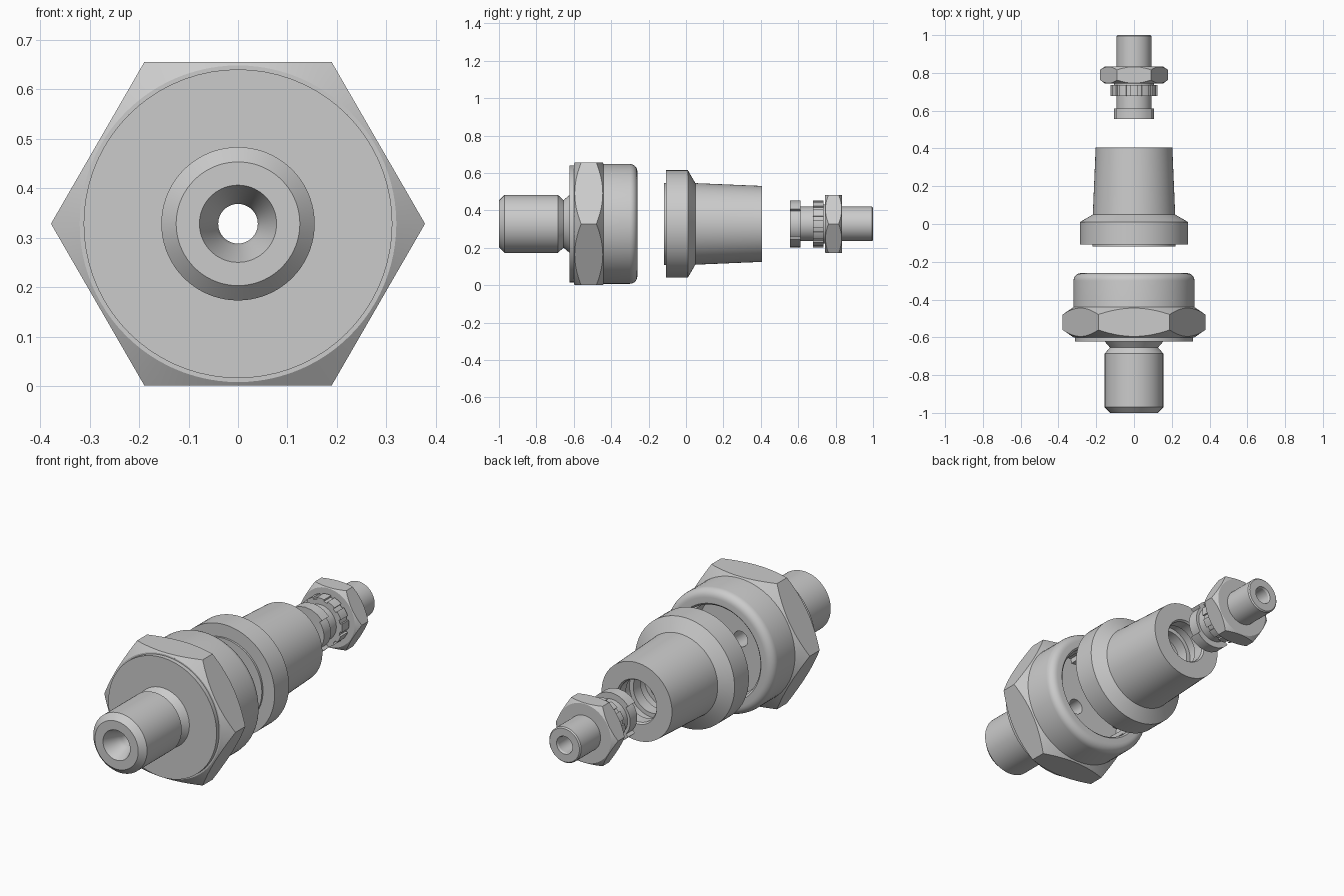
import bpy, bmesh, math

if "Cube" in bpy.data.objects:
    bpy.data.objects.remove(bpy.data.objects["Cube"])

CZ = 0.328  # height of the common axis


def finish(name, bm, smooth=True):
    bmesh.ops.recalc_face_normals(bm, faces=bm.faces)
    me = bpy.data.meshes.new(name)
    bm.to_mesh(me)
    bm.free()
    ob = bpy.data.objects.new(name, me)
    bpy.context.collection.objects.link(ob)
    if smooth:
        smooth_object(ob)
    return ob


def smooth_object(ob):
    bpy.ops.object.select_all(action='DESELECT')
    ob.select_set(True)
    bpy.context.view_layer.objects.active = ob
    bpy.ops.object.shade_smooth_by_angle(angle=math.radians(20))


def lathe(name, profile, segs=72, smooth=True):
    """Turn a closed (radius, y) profile around the y axis."""
    bm = bmesh.new()
    rings = []
    for i in range(segs):
        a = math.tau * i / segs
        rings.append([bm.verts.new((r * math.cos(a), y, CZ + r * math.sin(a))) for r, y in profile])
    n = len(profile)
    for i in range(segs):
        p, q = rings[i], rings[(i + 1) % segs]
        for j in range(n):
            k = (j + 1) % n
            bm.faces.new((p[j], p[k], q[k], q[j]))
    return finish(name, bm, smooth)


def hex_nut(name, corner, r_end, r_in, y0, y1, ch):
    """Hexagon prism whose corners are turned down by a chamfered lathe shape."""
    R = corner + 0.004
    cutter = lathe(name + "_cutter", [(r_in, y0), (r_end, y0), (R, y0 + ch), (R, y1 - ch),
                                      (r_end, y1), (r_in, y1)], 96, False)
    cutter.hide_render = True
    e = 0.01
    ob = lathe(name, [(r_in * 0.8, y0 - e), (corner, y0 - e), (corner, y1 + e), (r_in * 0.8, y1 + e)], 6, False)
    m = ob.modifiers.new("chamfer", 'BOOLEAN')
    m.operation, m.solver, m.object = 'INTERSECT', 'EXACT', cutter
    bpy.context.view_layer.objects.active = ob
    bpy.ops.object.modifier_apply(modifier=m.name)
    bpy.data.objects.remove(cutter)
    smooth_object(ob)


def lugs(name, r0, r1, y0, y1, count, width, start=0):
    """Curved blocks repeated around the axis."""
    bm = bmesh.new()
    steps = 6
    for c in range(count):
        prev = None
        for s in range(steps + 1):
            a = math.radians(start + 360 * c / count + width * (s / steps - 0.5))
            loop = [bm.verts.new((r * math.cos(a), y, CZ + r * math.sin(a)))
                    for r, y in ((r0, y0), (r1, y0), (r1, y1), (r0, y1))]
            if prev:
                for j in range(4):
                    k = (j + 1) % 4
                    bm.faces.new((prev[j], prev[k], loop[k], loop[j]))
            if s in (0, steps):
                bm.faces.new(loop)
            prev = loop
    return finish(name, bm)


# front union: threaded stem, disc and hollow cup
fillet = [(0.28 + 0.04 * math.cos(t), -0.30 + 0.04 * math.sin(t))
          for t in (math.pi / 2 * i / 6 for i in range(7))]
lathe("front_union_body",
      [(0.04, -0.90), (0.045, -0.92), (0.078, -1.0), (0.125, -1.0), (0.155, -0.97), (0.155, -0.685),
       (0.127, -0.655), (0.155, -0.622), (0.312, -0.622), (0.312, -0.60), (0.32, -0.60)] + fillet +
      [(0.25, -0.26), (0.24, -0.27), (0.24, -0.31), (0.265, -0.31), (0.265, -0.45), (0.04, -0.45)])
hex_nut("front_union_hex", 0.378, 0.32, 0.29, -0.60, -0.44, 0.042)
lugs("front_union_inner_ribs", 0.24, 0.27, -0.45, -0.305, 12, 14)

# middle tapered sleeve with a grooved bore
lathe("tapered_sleeve",
      [(0.14, -0.118), (0.22, -0.118), (0.22, -0.108), (0.287, -0.108), (0.287, 0.01), (0.218, 0.05),
       (0.203, 0.405), (0.115, 0.405), (0.108, 0.395), (0.108, 0.34), (0.13, 0.34), (0.13, 0.28),
       (0.108, 0.28), (0.108, 0.22), (0.13, 0.22), (0.13, 0.16), (0.108, 0.16), (0.108, 0.02), (0.14, -0.02)])

# rear nozzle with locking rings
lathe("nozzle_body",
      [(0.042, 0.555), (0.107, 0.555), (0.107, 0.612), (0.092, 0.612), (0.092, 0.678), (0.115, 0.678),
       (0.115, 0.735), (0.105, 0.735), (0.105, 0.745), (0.092, 0.745), (0.092, 0.994), (0.086, 1.0),
       (0.046, 1.0), (0.042, 0.99)])
hex_nut("nozzle_hex", 0.18, 0.152, 0.08, 0.743, 0.835, 0.022)
lugs("nozzle_locking_lugs", 0.10, 0.125, 0.555, 0.612, 2, 100, 90)
lugs("nozzle_ring_teeth", 0.11, 0.125, 0.678, 0.735, 12, 20)
